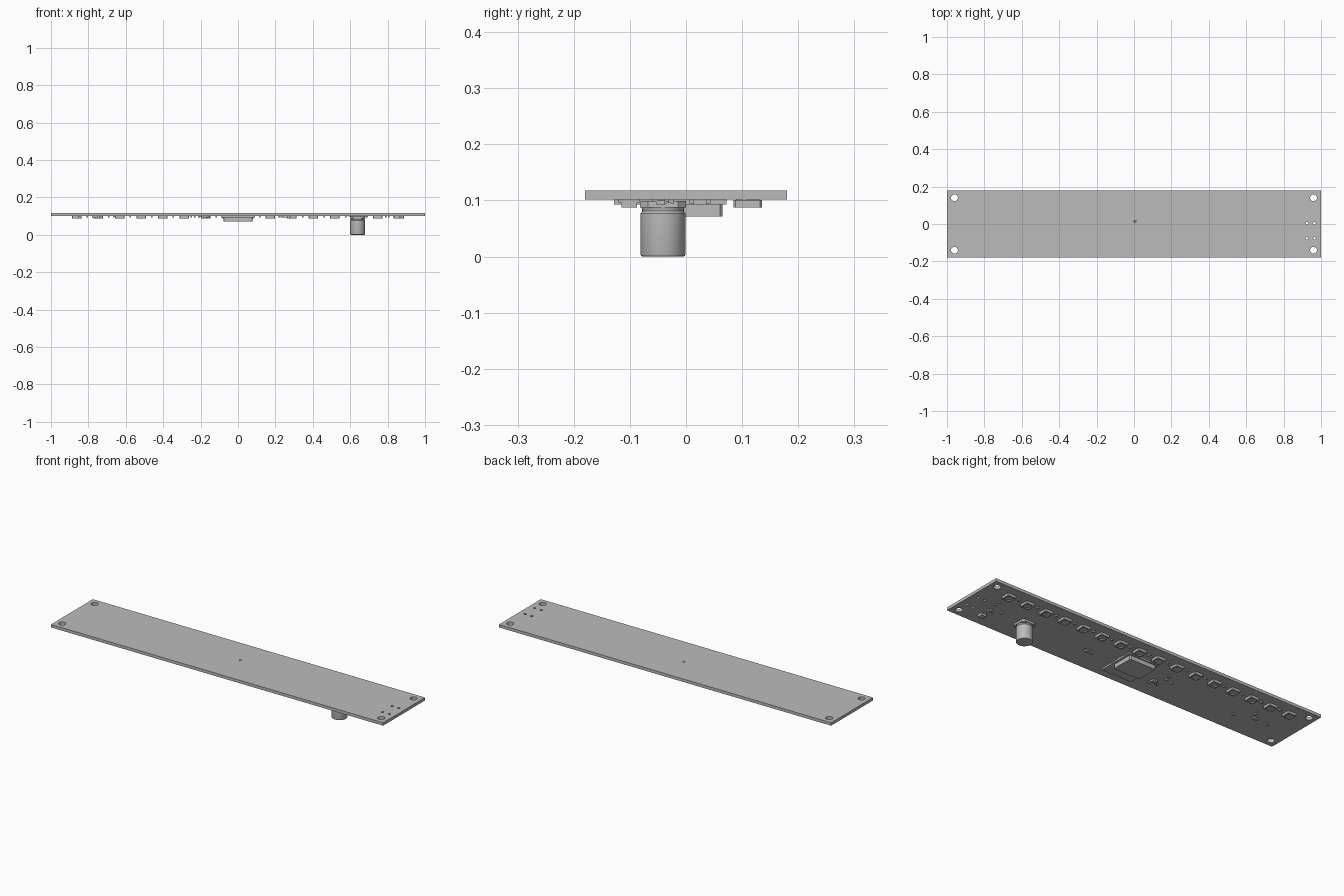
import bpy, bmesh, math
from mathutils import Matrix, Vector

if "Cube" in bpy.data.objects:
    bpy.data.objects.remove(bpy.data.objects["Cube"])

grey = bpy.data.materials.new("light_grey")
grey.use_nodes = True
colour = (0.5, 0.5, 0.5, 1)
grey.diffuse_color = colour
grey.node_tree.nodes["Principled BSDF"].inputs["Base Color"].default_value = colour

UNDER = 0.102   # underside of the board
TOP = 0.118


def add_box(bm, centre, size, bevel=0):
    geo = bmesh.ops.create_cube(bm, size=1)["verts"]
    bmesh.ops.scale(bm, vec=size, verts=geo)
    bmesh.ops.translate(bm, vec=centre, verts=geo)
    if bevel:
        # chamfer the upright corners only
        edges = {e for v in geo for e in v.link_edges
                 if abs(e.verts[0].co.z - e.verts[1].co.z) > 1e-5}
        bmesh.ops.bevel(bm, geom=list(edges), offset=bevel, segments=1,
                        affect='EDGES', profile=0.5)


def add_cylinder(bm, centre, radius, height, sides=32):
    bmesh.ops.create_cone(bm, cap_ends=True, segments=sides, radius1=radius,
                          radius2=radius, depth=height,
                          matrix=Matrix.Translation(centre))


def hang(bm, x, y, sx, sy, height, top=UNDER, bevel=0):
    """Box hanging below the given height."""
    add_box(bm, (x, y, top - height / 2), (sx, sy, height), bevel)


def finish(bm, name, smooth=False):
    bmesh.ops.recalc_face_normals(bm, faces=bm.faces)
    mesh = bpy.data.meshes.new(name)
    bm.to_mesh(mesh)
    bm.free()
    mesh.materials.append(grey)
    obj = bpy.data.objects.new(name, mesh)
    bpy.context.collection.objects.link(obj)
    if smooth:
        select(obj)
        bpy.ops.object.shade_smooth_by_angle(angle=math.radians(35))
    return obj


def select(obj):
    bpy.ops.object.select_all(action='DESELECT')
    obj.select_set(True)
    bpy.context.view_layer.objects.active = obj


def cut(obj, cutter_bm):
    cutter = finish(cutter_bm, "hole_cutter")
    cutter.hide_render = True
    mod = obj.modifiers.new("holes", 'BOOLEAN')
    mod.operation = 'DIFFERENCE'
    mod.solver = 'EXACT'
    mod.object = cutter
    select(obj)
    bpy.ops.object.modifier_apply(modifier=mod.name)
    bpy.data.objects.remove(cutter)


# Circuit board with mounting, terminal and via holes
bm = bmesh.new()
add_box(bm, (0, 0, (UNDER + TOP) / 2), (2, 0.36, TOP - UNDER))
board = finish(bm, "circuit_board")
bm = bmesh.new()
mid = (UNDER + TOP) / 2
for x in (-0.96, 0.96):
    for y in (-0.14, 0.14):
        add_cylinder(bm, (x, y, mid), 0.018, 0.1)
for x, y in ((0.925, 0.005), (0.965, 0.005), (0.925, -0.077), (0.965, -0.077)):
    add_cylinder(bm, (x, y, mid), 0.007, 0.1, 16)
for x, y in ((0.0, 0.016), (0.011, 0.016), (0.004, 0.008)):
    add_cylinder(bm, (x, y, mid), 0.003, 0.1, 10)
cut(board, bm)

# Light: square body with a round window, on four solder feet
bm = bmesh.new()
add_box(bm, (0, 0, -0.008), (0.05, 0.05, 0.013), 0.003)
light = finish(bm, "light_1")
bm = bmesh.new()
add_cylinder(bm, (0, 0, -0.0145), 0.02, 0.01, 24)
cut(light, bm)
bm = bmesh.new()
bm.from_mesh(light.data)
for x in (-0.022, 0.022):
    for y in (-0.016, 0.016):
        add_box(bm, (x, y, -0.001), (0.012, 0.01, 0.002))
bm.to_mesh(light.data)
bm.free()

# Row of sixteen lights
COUNT, PITCH, ROW = 16, 0.115, 0.11
first = -PITCH * (COUNT - 1) / 2
for i in range(COUNT):
    obj = light
    if i:
        obj = bpy.data.objects.new(f"light_{i + 1}", light.data)
        bpy.context.collection.objects.link(obj)
    obj.location = (first + i * PITCH, ROW, UNDER)


def add_chip(bm, x, y, along_y=False):
    """Small two-ended part: body and two raised end caps."""
    long, wide = 0.016, 0.008
    for offset, length, tall in ((0, long - 0.004, 0.007),
                                 (-0.006, 0.004, 0.008), (0.006, 0.004, 0.008)):
        if along_y:
            hang(bm, x, y + offset, wide, length, tall)
        else:
            hang(bm, x + offset, y, length, wide, tall)


# Small capacitors between the lights
bm = bmesh.new()
for i in range(COUNT - 1):
    add_chip(bm, first + (i + 0.5) * PITCH, ROW + 0.006, True)
finish(bm, "light_capacitors")

# Scattered small parts
bm = bmesh.new()
for x, y, turned in ((0.86, 0.04, 0), (0.865, 0.01, 0), (0.79, -0.03, 1),
                     (0.28, -0.035, 1), (0.22, -0.045, 1), (-0.16, -0.085, 0),
                     (-0.2, -0.075, 0), (-0.21, -0.01, 1), (-0.25, -0.02, 1),
                     (-0.2, 0.02, 0), (-0.66, -0.06, 0), (-0.845, -0.03, 0),
                     (-0.74, 0.01, 1)):
    add_chip(bm, x, y, bool(turned))
finish(bm, "small_parts")


def three_leg_part(name, x, y, height):
    bm = bmesh.new()
    hang(bm, x, y, 0.03, 0.016, height - 0.002, UNDER - 0.002)
    for dx, side in ((-0.01, -1), (0.01, -1), (0, 1)):
        hang(bm, x + dx, y + side * 0.01, 0.005, 0.009, 0.005)
    finish(bm, name)


for i, (x, y, h) in enumerate(((0.845, -0.045, 0.01), (0.25, -0.04, 0.01),
                               (-0.17, -0.055, 0.012), (-0.765, -0.02, 0.01))):
    three_leg_part(f"transistor_{i + 1}", x, y, h)

# Taller driver package
bm = bmesh.new()
hang(bm, 0.85, -0.101, 0.03, 0.028, 0.013, UNDER - 0.002)
for dx in (-0.01, 0.01):
    hang(bm, 0.85 + dx, -0.101, 0.006, 0.038, 0.006)
finish(bm, "driver_package")

# Radio module: thin plate, edge pads and metal can
bm = bmesh.new()
hang(bm, 0, -0.028, 0.18, 0.2, 0.009)
finish(bm, "module_plate")
bm = bmesh.new()
hang(bm, 0, 0.005, 0.156, 0.12, 0.022, UNDER - 0.009, 0.004)
finish(bm, "module_can")
bm = bmesh.new()
for i in range(9):
    for side in (-1, 1):
        hang(bm, side * 0.0895, -0.055 + i * 0.015, 0.005, 0.009, 0.0095)
finish(bm, "module_pads")

# Large round capacitor: revolved can on a chamfered base
CX, CY = 0.64, -0.041
bm = bmesh.new()
profile = [(0, 0), (0.036, 0), (0.039, 0.001), (0.04, 0.004), (0.04, 0.077),
           (0.037, 0.081), (0.037, 0.084), (0.039, 0.088), (0.039, 0.092)]
verts = [bm.verts.new((r, 0, z)) for r, z in profile]
edges = [bm.edges.new(pair) for pair in zip(verts, verts[1:])]
bmesh.ops.spin(bm, geom=verts + edges, cent=(0, 0, 0), axis=(0, 0, 1),
               angle=math.tau, steps=48)
bmesh.ops.remove_doubles(bm, verts=bm.verts, dist=1e-5)
bmesh.ops.translate(bm, vec=Vector((CX, CY, 0)), verts=bm.verts)
finish(bm, "capacitor_can", smooth=True)

bm = bmesh.new()
hang(bm, CX, CY, 0.082, 0.082, 0.012, UNDER - 0.003, 0.014)
finish(bm, "capacitor_base")
bm = bmesh.new()
for side in (-1, 1):
    hang(bm, CX + side * 0.034, CY, 0.03, 0.01, 0.004)
finish(bm, "capacitor_leads")
